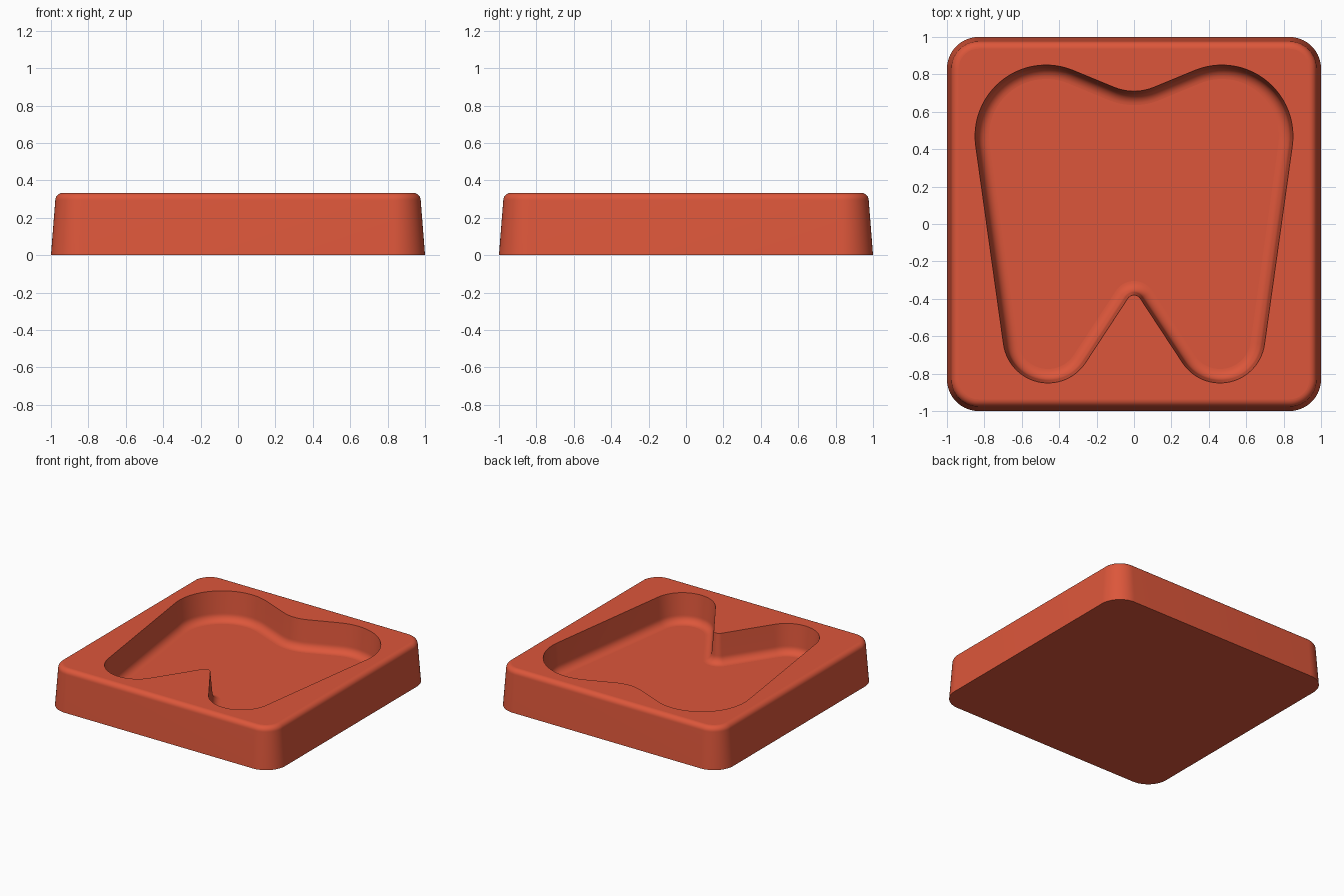
import bpy, bmesh
from math import atan2, acos, hypot, sin, cos, pi, tau, ceil
from mathutils import Vector

cube = bpy.data.objects.get("Cube")
if cube:
    bpy.data.objects.remove(cube)

HEIGHT, DEPTH = 0.333, 0.23


def outline(circles):
    """Arcs joined by tangent lines, counter-clockwise; a negative radius bends inward.
    Returns (centre, radius, normal angle) for each point, so it can be offset exactly."""
    n = len(circles)
    normals = []
    for i, (x, y, r) in enumerate(circles):
        x2, y2, r2 = circles[(i + 1) % n]
        normals.append(atan2(y2 - y, x2 - x) - acos((r - r2) / hypot(x2 - x, y2 - y)))
    points = []
    for i, (x, y, r) in enumerate(circles):
        start, turn = normals[i - 1], (normals[i] - normals[i - 1]) % tau
        if r < 0:
            turn -= tau
        steps = ceil(abs(turn) / (pi / 36))
        points += [(x, y, r, start + turn * k / steps) for k in range(steps + 1)]
    return points


def add_rings(bm, points, profile):
    """Loft the outline through (inset, height) pairs with smooth walls."""
    rings = [[bm.verts.new((x + (r - d) * cos(a), y + (r - d) * sin(a), z))
              for x, y, r, a in points] for d, z in profile]
    for low, high in zip(rings, rings[1:]):
        for k in range(len(low)):
            j = (k + 1) % len(low)
            bm.faces.new((low[k], low[j], high[j], high[k])).smooth = True
    return rings


def ring_edges(bm, ring):
    return [bm.edges.get((ring[k - 1], ring[k])) for k in range(len(ring))]


def fillet(inset, z, radius, side, steps=8):
    """Quarter round from a wall into a flat; side is 1 for upward, -1 for downward."""
    angles = [pi / 2 * k / steps for k in range(steps + 1)]
    return [(inset + radius * (1 - cos(a)), z + side * radius * sin(a)) for a in angles]


# Rounded square block and tooth-shaped recess
corner, c = 0.17, 0.83
block = outline([(c, c, corner), (-c, c, corner), (-c, -c, corner), (c, -c, corner)])
tooth = outline([(0.47, 0.47, 0.38), (0, 0.99, -0.28), (-0.47, 0.47, 0.38),
                 (-0.46, -0.61, 0.24), (0, -0.42, -0.04), (0.46, -0.61, 0.24)])

bm = bmesh.new()
edge, cove = 0.04, 0.06
outer = add_rings(bm, block, [(0, 0)] + fillet(0.023, HEIGHT - edge, edge, 1))
inner = add_rings(bm, tooth, [(0, HEIGHT)] + fillet(0.015, HEIGHT - DEPTH + cove, cove, -1))

# Underside, recess floor and the flat rim between block and recess
bm.faces.new(outer[0][::-1])
bm.faces.new(inner[-1])
bmesh.ops.triangle_fill(bm, use_beauty=True, normal=Vector((0, 0, 1)),
                        edges=ring_edges(bm, outer[-1]) + ring_edges(bm, inner[0]))
bmesh.ops.recalc_face_normals(bm, faces=bm.faces)
for face in bm.faces:
    if abs(face.normal.z) > 0.9999:
        face.smooth = False

mesh = bpy.data.meshes.new("tooth_tray")
bm.to_mesh(mesh)
bm.free()
tray = bpy.data.objects.new("tooth_tray", mesh)
bpy.context.collection.objects.link(tray)

# Coral red material
coral = bpy.data.materials.new("coral_red")
coral.use_nodes = True
colour = (0.72, 0.094, 0.043, 1)
coral.diffuse_color = colour
coral.node_tree.nodes["Principled BSDF"].inputs["Base Color"].default_value = colour
mesh.materials.append(coral)
